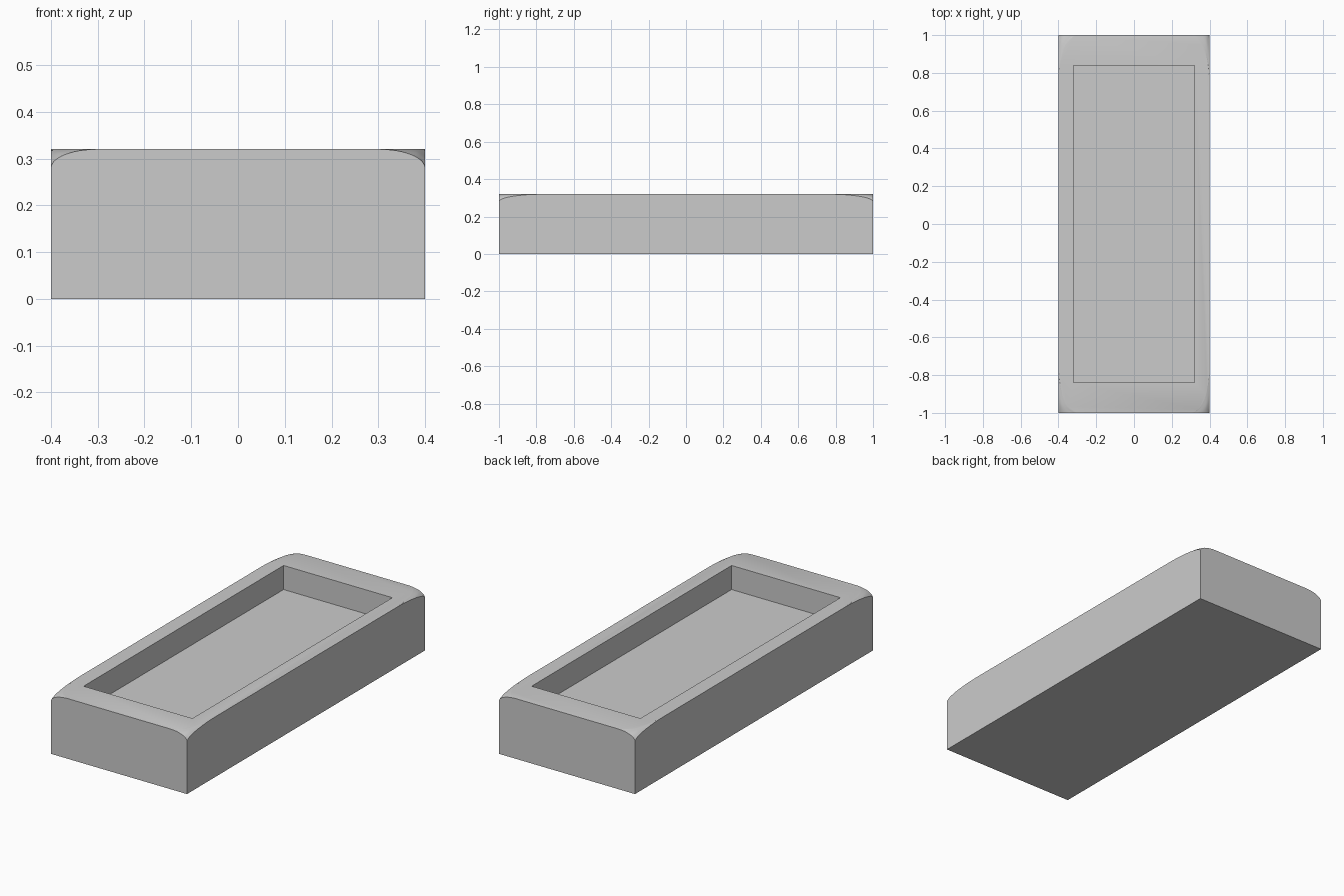
import bpy, bmesh
from mathutils import Matrix

if "Cube" in bpy.data.objects:
    bpy.data.objects.remove(bpy.data.objects["Cube"])

W, L, H = 0.8, 2.0, 0.32


def add_object(name, bm):
    mesh = bpy.data.meshes.new(name)
    bm.to_mesh(mesh)
    bm.free()
    obj = bpy.data.objects.new(name, mesh)
    bpy.context.collection.objects.link(obj)
    return obj


def box(name, size, centre):
    bm = bmesh.new()
    bmesh.ops.create_cube(bm, size=1)
    bmesh.ops.scale(bm, vec=size, verts=bm.verts)
    bmesh.ops.translate(bm, vec=centre, verts=bm.verts)
    return add_object(name, bm)


# tray body: unit cube with its four top corners rounded, then stretched
bm = bmesh.new()
bmesh.ops.create_cube(bm, size=2)
top = [v for v in bm.verts if v.co.z > 0]
bmesh.ops.bevel(bm, geom=top, offset=0.25, offset_type='OFFSET', segments=12,
                profile=0.5, affect='VERTICES', clamp_overlap=True)
bmesh.ops.transform(bm, verts=bm.verts,
                    matrix=Matrix.Translation((0, 0, H / 2)) @ Matrix.Diagonal((W / 2, L / 2, H / 2, 1)))
tray = add_object("tray_body", bm)

# rectangular recess in the top
cutter = box("recess_cutter", (0.64, 1.68, 0.4), (0, 0, 0.192 + 0.2))
cutter.hide_render = True
cutter.hide_viewport = False
cutter.display_type = 'WIRE'
mod = tray.modifiers.new("recess", 'BOOLEAN')
mod.operation = 'DIFFERENCE'
mod.solver = 'EXACT'
mod.object = cutter

# bake the recess, drop the cutter, smooth only the rounded corners
bpy.context.view_layer.objects.active = tray
tray.select_set(True)
bpy.ops.object.modifier_apply(modifier=mod.name)
bpy.data.objects.remove(cutter, do_unlink=True)
bpy.ops.object.shade_smooth_by_angle(angle=0.35)
